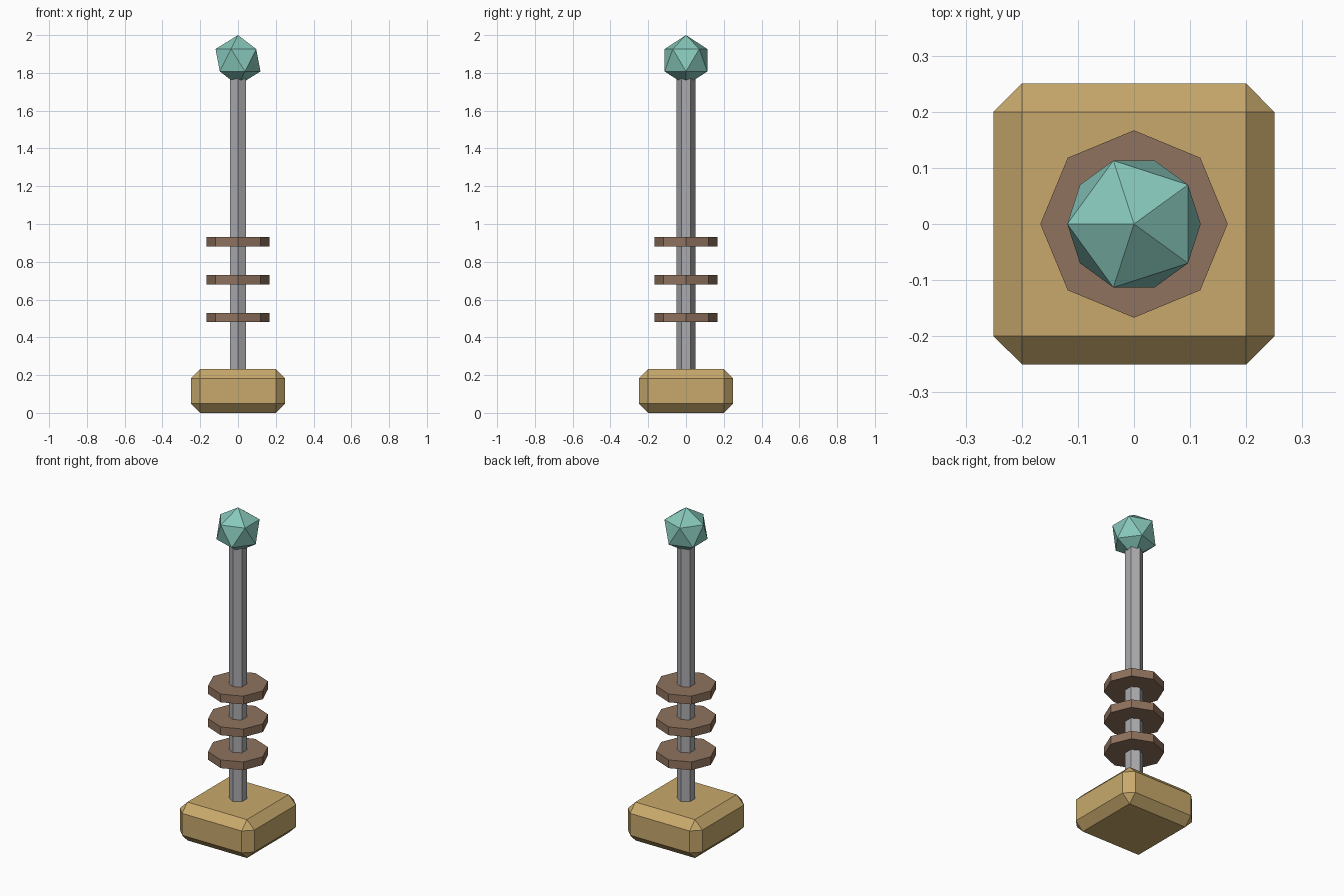
import bpy
from math import pi

cube = bpy.data.objects.get("Cube")
if cube:
    bpy.data.objects.remove(cube, do_unlink=True)


def make_material(name, hex_code):
    """Flat material from an sRGB hex code, stored as linear values."""
    srgb = [int(hex_code[i:i + 2], 16) / 255 for i in (0, 2, 4)]
    color = [c / 12.92 if c <= 0.04045 else ((c + 0.055) / 1.055) ** 2.4 for c in srgb] + [1]
    mat = bpy.data.materials.new(name)
    mat.use_nodes = True
    mat.diffuse_color = color
    bsdf = next(n for n in mat.node_tree.nodes if n.type == "BSDF_PRINCIPLED")
    bsdf.inputs["Base Color"].default_value = color
    return mat


def finish(name, mat):
    obj = bpy.context.object
    obj.name = obj.data.name = name
    obj.data.materials.append(mat)
    return obj


def prism(name, mat, sides, radius, bottom, top):
    """Upright flat-sided column between two heights."""
    bpy.ops.mesh.primitive_cylinder_add(vertices=sides, radius=radius, depth=top - bottom,
                                        location=(0, 0, (top + bottom) / 2))
    return finish(name, mat)


sand = make_material("sand", "C8A96C")
steel = make_material("steel grey", "ABABAE")
brown = make_material("brown", "8F725D")
teal = make_material("pale teal", "87C8BB")

# Chamfered block base
base_height = 0.233
bpy.ops.mesh.primitive_cube_add(size=1, location=(0, 0, base_height / 2))
base = finish("base", sand)
base.scale = (0.5, 0.5, base_height)
bpy.ops.object.transform_apply(location=False, rotation=False, scale=True)
bevel = base.modifiers.new("chamfer", "BEVEL")
bevel.width = 0.05
bevel.segments = 1

# Hexagonal pole, sunk into the base and the orb
prism("pole", steel, 6, 0.05, 0.2, 1.85)

# Three octagonal discs threaded on the pole
for i in range(3):
    bottom = 0.48 + 0.2 * i
    prism(f"disc_{i + 1}", brown, 8, 0.167, bottom, bottom + 0.05)

# Faceted orb on top
bpy.ops.mesh.primitive_ico_sphere_add(subdivisions=1, radius=0.133, location=(0, 0, 1.867),
                                      rotation=(0, 0, pi))
finish("orb", teal)
